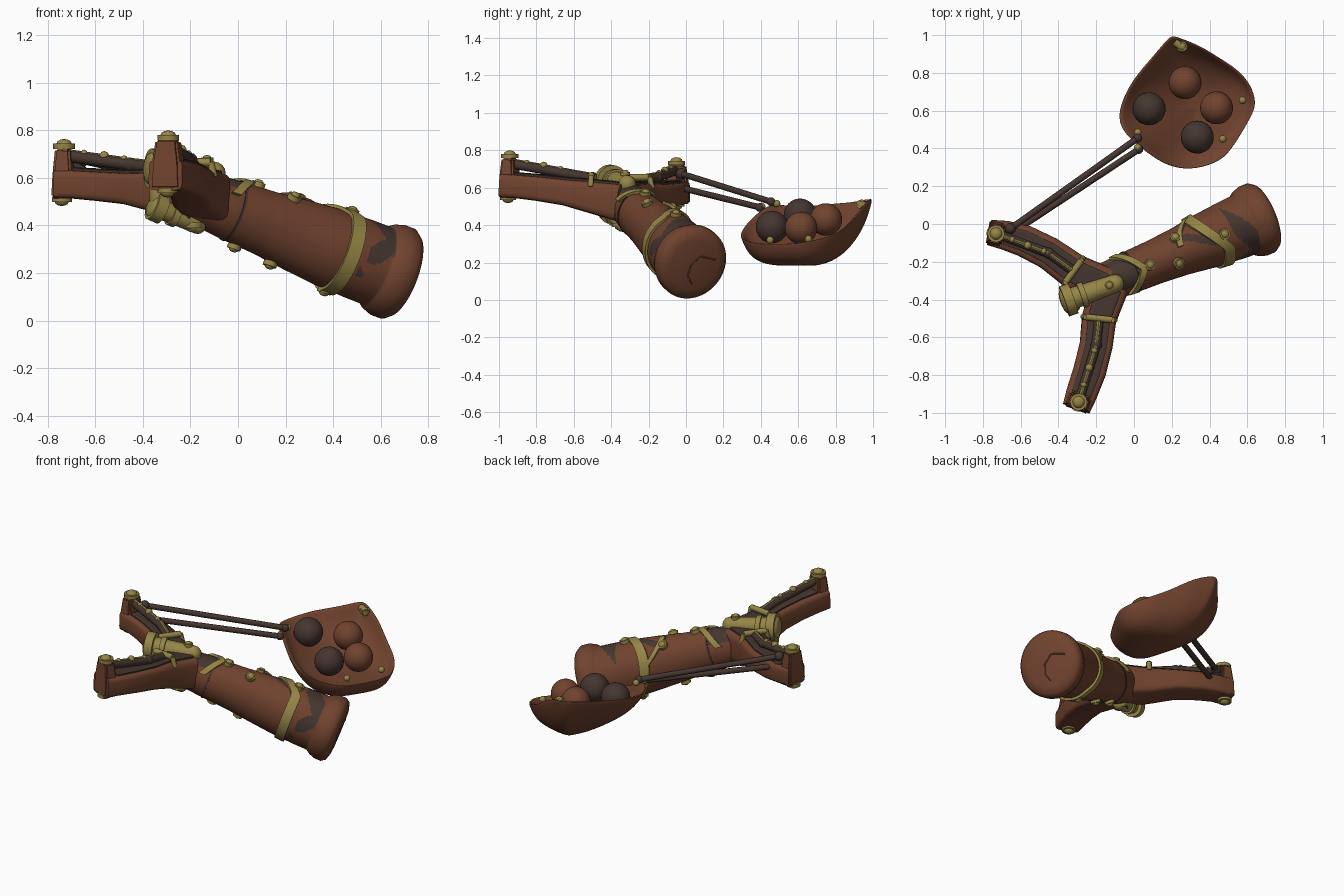
import bpy, bmesh, math
from mathutils import Vector as V, Matrix

if "Cube" in bpy.data.objects:
    bpy.data.objects.remove(bpy.data.objects["Cube"])

def mat(name, c):
    m = bpy.data.materials.new(name)
    m.diffuse_color = (*c, 1)
    m.use_nodes = True
    m.node_tree.nodes["Principled BSDF"].inputs["Base Color"].default_value = m.diffuse_color
    return m

BROWN = mat("brown leather", (0.165, 0.056, 0.028))
DARK = mat("dark brown", (0.060, 0.036, 0.029))
GOLD = mat("old brass", (0.30, 0.235, 0.062))
UP = V((0, 0, 1))

def finish(name, bm, *mats, angle=40):
    bmesh.ops.recalc_face_normals(bm, faces=bm.faces)
    me = bpy.data.meshes.new(name)
    bm.to_mesh(me)
    bm.free()
    for m in mats:
        me.materials.append(m)
    for p in me.polygons:
        p.use_smooth = True
    me.set_sharp_from_angle(angle=math.radians(angle))
    ob = bpy.data.objects.new(name, me)
    bpy.context.collection.objects.link(ob)
    return ob

def skin(bm, rings):
    vs = [[bm.verts.new(p) for p in r] for r in rings]
    n = len(vs[0])
    for a, b in zip(vs, vs[1:]):
        for i in range(n):
            bm.faces.new((a[i], a[(i + 1) % n], b[(i + 1) % n], b[i]))
    bm.faces.new(vs[0])
    bm.faces.new(vs[-1])

def frame(t):
    s = t.cross(UP).normalized()
    return s, s.cross(t).normalized()

def loft(name, rows, m, n=16, e=0.35):
    """Sweep a rounded box section along rows of (x, y, z, half width, half height)."""
    bm = bmesh.new()
    rings = []
    for i, r in enumerate(rows):
        t = (V(rows[min(i + 1, len(rows) - 1)][:3]) - V(rows[max(i - 1, 0)][:3])).normalized()
        s, u = frame(t)
        ring = []
        for k in range(n):
            a = 2 * math.pi * (k + 0.5) / n
            c, d = math.cos(a), math.sin(a)
            ring.append(V(r[:3]) + s * r[3] * math.copysign(abs(c) ** e, c) + u * r[4] * math.copysign(abs(d) ** e, d))
        rings.append(ring)
    skin(bm, rings)
    return finish(name, bm, m)

def rod(name, a, b, r, m, r2=None, n=16):
    a, b = V(a), V(b)
    d = b - a
    bm = bmesh.new()
    bmesh.ops.create_cone(bm, cap_ends=True, segments=n, radius1=r, radius2=r if r2 is None else r2, depth=d.length,
                          matrix=Matrix.Translation((a + b) / 2) @ d.to_track_quat('Z', 'Y').to_matrix().to_4x4())
    return finish(name, bm, m)

def ball(name, p, r, m, axis=UP, flat=1.0, n=24):
    bm = bmesh.new()
    M = Matrix.Translation(V(p)) @ V(axis).to_track_quat('Z', 'Y').to_matrix().to_4x4() @ Matrix.Diagonal((1, 1, flat, 1))
    bmesh.ops.create_uvsphere(bm, u_segments=n, v_segments=n // 2, radius=r, matrix=M)
    return finish(name, bm, m)

def stud(name, p, axis, r):
    p, axis = V(p), V(axis).normalized()
    rod(name + "_base", p - axis * 0.012, p + axis * 0.01, r, GOLD, n=12)
    ball(name + "_dome", p + axis * 0.01, r * 0.7, GOLD, axis, 0.6, 12)

# handle: round, flaring to a rimmed butt
P0, P1 = V((-0.2, -0.33, 0.53)), V((0.69, 0.04, 0.19))
T = (P1 - P0).normalized()
S, U = frame(T)
PROFILE = [(-0.06, .07, .08), (0, .1, .11), (.18, .112, .128), (.35, .118, .138), (.5, .13, .155), (.65, .15, .168),
           (.8, .163, .173), (.875, .168, .173), (.9, .186, .19), (.935, .197, .202), (.975, .197, .202),
           (1.0, .18, .183), (1.012, .14, .14)]

def hpt(t, a, off=0.0):
    for p, q in zip(PROFILE, PROFILE[1:]):
        if t <= q[0]:
            break
    f = (t - p[0]) / (q[0] - p[0])
    w, h = p[1] + f * (q[1] - p[1]) + off, p[2] + f * (q[2] - p[2]) + off
    return P0.lerp(P1, t) + S * w * math.cos(a) + U * h * math.sin(a)

bm = bmesh.new()
ts = sorted({p[0] for p in PROFILE} | {round(-0.05 + 0.01 * i, 3) for i in range(96)})
skin(bm, [[hpt(t, math.radians(4 * k)) for k in range(90)] for t in ts])
for f in bm.faces:
    d = f.calc_center_median() - P0
    t, a = d.dot(T) / (P1 - P0).length, math.atan2(d.dot(U), d.dot(S))
    worn = 0.75 < t < 0.88 and math.sin(2.3 * a + 22 * t - 0.6) > 0.35 and a > -0.6
    front = ((t - .82) / .055) ** 2 + ((a - .25 - (t - .82) * 4) / .34) ** 2 < 1
    streak = 0.46 < t < 0.64 and abs(a - 1.8 + (t - .55) * 4) < 0.17
    neck = t < 0.2 and 0.8 < a < 2.5
    f.material_index = int(worn or streak or neck or front)
finish("handle", bm, BROWN, DARK)

def band(name, a0, a1, f, w, off, m):
    """Flat strap lying on the handle between two angles, at position f(angle)."""
    bm = bmesh.new()
    rings = []
    for i in range(49):
        a = math.radians(a0 + (a1 - a0) * i / 48)
        t = f(math.degrees(a))
        rings.append([hpt(t + dt, a, o) for dt, o in ((-w, -.01), (-w, off), (w, off), (w, -.01))])
    skin(bm, rings)
    finish(name, bm, m)

band("handle_strap", -110, 250, lambda a: .705 - .12 * max(0, math.sin(math.radians(a - 60))), .029, .014, GOLD)
band("strap_hook", 100, 165, lambda a: .46 + .12 * ((a - 95) / 70) ** 2, .016, .016, GOLD)
band("neck_collar", 25, 160, lambda a: .235 - .0014 * abs(a - 85), .02, .016, GOLD)
band("neck_seam", -180, 180, lambda a: .2, .005, .004, DARK)
for i, (t, a) in enumerate([(.7, -95), (.43, -90), (.26, -95), (.27, 88), (.42, 65), (.46, 125), (.7, 88), (.06, -85)]):
    a = math.radians(a)
    stud(f"handle_stud_{i}", hpt(t, a, .008), S * math.cos(a) + U * math.sin(a), .03)
# crease in the butt
c = [(-.12, .03), (-.03, .05), (.02, .0), (.03, -.06), (.0, -.11)]
for i, (p, q) in enumerate(zip(c, c[1:])):
    rod(f"butt_crease_{i}", P1 + T * .012 + S * p[0] + U * p[1], P1 + T * .012 + S * q[0] + U * q[1], .004, BROWN, n=8)

# fork arms with dark top channel, tip post, elastic and brass spine
ARMS = {
    "left": [(-.765, -.045, .575, .068, .062), (-.68, -.06, .572, .078, .06), (-.58, -.09, .565, .085, .062), (-.45, -.155, .555, .088, .066),
             (-.32, -.25, .54, .095, .085), (-.16, -.325, .52, .1, .1)],
    "right": [(-.305, -.975, .612, .075, .065), (-.278, -.9, .607, .083, .063), (-.235, -.78, .595, .088, .066), (-.2, -.64, .575, .088, .07),
              (-.185, -.5, .55, .092, .085), (-.13, -.34, .52, .1, .1)]}
for side, rows in ARMS.items():
    loft(side + "_arm", rows, BROWN)
    loft(side + "_arm_channel", [(x, y, z + h, w * .66, .012) for x, y, z, w, h in rows[1:]], DARK)
    a, b = V(rows[0][:3]), V(rows[1][:3])
    d = (b - a).normalized()
    s = d.cross(UP).normalized()
    # tip post, slightly tapered, with a boss above and below
    q = a + d * .035
    bm = bmesh.new()
    skin(bm, [[q + d * i * k + s * j * w + UP * z for i, j in ((-1, -1), (1, -1), (1, 1), (-1, 1))]
              for z, k, w in ((-.06, .045, .068), (.05, .04, .062), (.15, .032, .048))])
    bmesh.ops.bevel(bm, geom=bm.edges[:], offset=.01, segments=2, affect='EDGES')
    finish(side + "_tip_post", bm, BROWN)
    stud(side + "_post_top_boss", q + UP * .16, UP, .046)
    stud(side + "_post_bottom_boss", q - UP * .065 - d * .01, -UP, .042)
    # elastic from post to fork, brass spine and beads over it
    e = V(rows[4][:3]) + UP * .1
    k = V(rows[3][:3]) + UP * .1
    top = q + UP * .12
    for i, (m, n) in enumerate(((top, k), (k, e))):
        rod(f"{side}_elastic_{i}", m, n, .025, DARK)
        rod(f"{side}_spine_{i}", m + UP * .018, n + UP * .018, .011, GOLD, n=8)
    for i in range(3):
        ball(f"{side}_spine_bead_{i}", top.lerp(k, .3 + .3 * i) + UP * .02, .016 + .006 * (i == 1), GOLD, n=10)
    ball(side + "_elastic_knot", k, .03, DARK, n=12)
    # clamp bar across the arm root
    g = (V(rows[4][:3]) - V(rows[3][:3])).cross(UP).normalized()
    c = V(rows[4][:3]) + UP * .115
    rod(side + "_clamp_bar", c - g * .07, c + g * .07, .018, GOLD, n=10)
    for j in (-1, 1):
        rod(f"{side}_clamp_leg_{j}", c + g * .07 * j, c + g * .085 * j - UP * .06, .015, GOLD, n=10)

# brass barrels above and below the crotch, with wider end rings
for nm, a, b, r in (("upper", (-.37, -.41, .64), (-.1, -.315, .62), .06), ("lower", (-.36, -.415, .485), (-.17, -.34, .40), .045)):
    a, b = V(a), V(b)
    d = (b - a).normalized()
    rod(nm + "_barrel", a, b, r, GOLD, r * .8, 24)
    rod(nm + "_barrel_ring", a, a + d * .05, r * 1.4, GOLD, n=24)
    rod(nm + "_barrel_lip", a + d * .09, a + d * .12, r * 1.12, GOLD, n=24)
    ball(nm + "_barrel_nose", b, r * .8, GOLD, n=16)
    ball(nm + "_barrel_cap", a, r * 1.1, GOLD, d, .3, 16)
rod("barrel_bridge", (-.345, -.41, .62), (-.335, -.41, .49), .035, GOLD, n=12)
stud("barrel_pin", (-.13, -.325, .675), UP, .026)
stud("fork_bottom_boss", (-.19, -.35, .4), -UP, .045)

# pouch: rim outline drawn down into a bowl and back up inside; the floor rises toward the cords
RIM = [(.205, 1.0, .54), (.18, .985, .54), (.09, .88, .52), (0, .775, .515), (-.065, .66, .5), (-.09, .555, .5), (-.05, .48, .515), (.01, .42, .5),
       (.13, .33, .42), (.22, .295, .37), (.32, .285, .335), (.46, .33, .31), (.52, .4, .30), (.565, .47, .30), (.615, .56, .30),
       (.655, .635, .31), (.62, .74, .33), (.55, .82, .36), (.455, .88, .41), (.35, .945, .49), (.25, .985, .535)]
C = V((.34, .62, 0))
def bowl_ring(s, f, low):
    out = []
    for i, p in enumerate(RIM):
        k = s * (1 + .015 * math.sin(i * 2.4) * (0 < f < 1))
        x, y = C.x + (p[0] - C.x) * k, C.y + (p[1] - C.y) * k
        base = min(low + max(0, .3 - x) * .5 + max(0, y - .72) * .3, p[2] - .03)
        out.append((x, y, base + (p[2] - base) * f))
    return out
bm = bmesh.new()
skin(bm, [bowl_ring(*r) for r in ((.15, 0, .183), (.42, 0, .183), (.64, .07, .183), (.81, .24, .183), (.93, .56, .183), (.99, .9, .183), (1.0, 1, .183),
                                  (.965, 1, .2), (.925, .88, .22), (.86, .6, .24), (.7, .25, .26), (.4, .05, .27), (.12, .03, .27))])
pouch = finish("pouch", bm, BROWN, angle=80)
sub = pouch.modifiers.new("smooth", 'SUBSURF')
sub.levels = sub.render_levels = 2

# balls in the pouch
for i, (x, y, z, m) in enumerate([(.27, .748, .43, BROWN), (.08, .61, .455, DARK), (.437, .615, .385, BROWN), (.335, .46, .39, DARK)]):
    ball(f"pouch_ball_{i}", (x, y, z), .087, m, n=32)

# brass clasps on the pouch
rod("pouch_tip_clasp", (.215, .965, .515), (.27, .925, .51), .022, GOLD, n=10)
stud("pouch_tip_stud", (.255, .94, .515), UP, .028)
for i, p in enumerate([(.02, .485, .515), (.575, .655, .325), (.47, .45, .32), (.02, .405, .5)]):
    ball(f"pouch_stud_{i}", p, .02, GOLD, n=12)

# twin pull cords from the left fork tip to the pouch
for i, (a, b) in enumerate([((-.655, -.025, .675), (.02, .455, .525)), ((-.62, -.03, .6), (.025, .395, .495))]):
    rod(f"pull_cord_{i}", a, b, .017, DARK, n=12)
    ball(f"cord_knot_{i}", a, .03, DARK, n=12)
    ball(f"cord_end_{i}", b, .024, DARK, n=12)
rod("cord_loop", (-.72, -.04, .69), (-.62, -.02, .6), .02, DARK, n=12)
